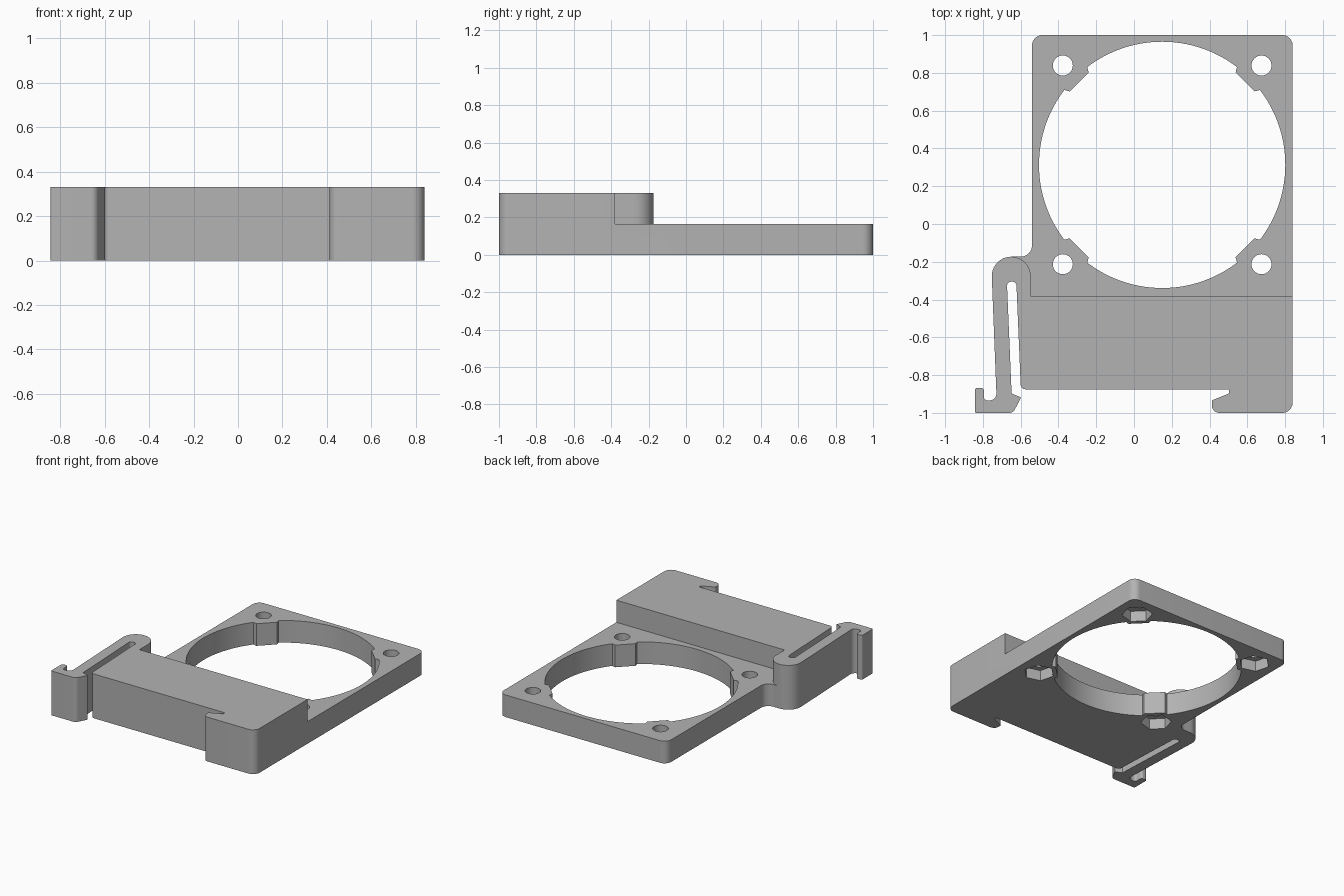
import bpy, bmesh
from math import cos, sin, pi, radians, atan2
from mathutils import Vector

if "Cube" in bpy.data.objects:
    bpy.data.objects.remove(bpy.data.objects["Cube"], do_unlink=True)

PLATE, TALL = 0.165, 0.33          # plate and block heights
CX, CY, PITCH = 0.149, 0.313, 0.526  # bore centre, half screw spacing
STEP_Y = -0.38

grey = bpy.data.materials.new("grey plastic")
grey.use_nodes = True
grey.diffuse_color = (0.45, 0.45, 0.45, 1)
grey.node_tree.nodes["Principled BSDF"].inputs["Base Color"].default_value = grey.diffuse_color


def rounded(corners, steps=10):
    """Outline from (x, y, radius) corners, each filleted by a tangent arc."""
    out = []
    for i, (x, y, r) in enumerate(corners):
        p = Vector((x, y))
        if not r:
            out.append(p)
            continue
        a = (Vector(corners[i - 1][:2]) - p).normalized()
        b = (Vector(corners[(i + 1) % len(corners)][:2]) - p).normalized()
        half = a.angle(b) / 2
        centre = p + (a + b).normalized() * (r / sin(half))
        reach = r * cos(half) / sin(half)
        s, e = p + a * reach - centre, p + b * reach - centre
        t0 = atan2(s.y, s.x)
        sweep = (atan2(e.y, e.x) - t0 + pi) % (2 * pi) - pi
        for k in range(steps + 1):
            t = t0 + sweep * k / steps
            out.append(centre + Vector((cos(t), sin(t))) * r)
    return out


def ngon(x, y, r, sides, turn=0.0):
    return [Vector((x + r * cos(turn + 2 * pi * k / sides),
                    y + r * sin(turn + 2 * pi * k / sides))) for k in range(sides)]


def prism(name, outline, z0, z1):
    bm = bmesh.new()
    face = bm.faces.new([bm.verts.new((p.x, p.y, z0)) for p in outline])
    top = bmesh.ops.extrude_face_region(bm, geom=[face])["geom"]
    bmesh.ops.translate(bm, vec=(0, 0, z1 - z0),
                        verts=[v for v in top if isinstance(v, bmesh.types.BMVert)])
    bmesh.ops.recalc_face_normals(bm, faces=bm.faces)
    mesh = bpy.data.meshes.new(name)
    bm.to_mesh(mesh)
    bm.free()
    mesh.materials.append(grey)
    obj = bpy.data.objects.new(name, mesh)
    bpy.context.collection.objects.link(obj)
    return obj


def cut(target, cutter):
    """Subtract the cutter and discard it."""
    mod = target.modifiers.new("cut", "BOOLEAN")
    mod.operation, mod.solver, mod.object = "DIFFERENCE", "EXACT", cutter
    bpy.context.view_layer.update()
    deps = bpy.context.evaluated_depsgraph_get()
    mesh = bpy.data.meshes.new_from_object(target.evaluated_get(deps))
    target.modifiers.clear()
    target.data = mesh
    bpy.data.objects.remove(cutter, do_unlink=True)


# Whole outline: plate, fixed rail claw, slot, spring arm with hook
body = prism("fan_bracket", rounded([
    (-0.54, 1, 0.055), (0.84, 1, 0.055),
    # fixed claw
    (0.84, -1, 0.055), (0.412, -1, 0.04), (0.412, -0.934, 0.01),
    (0.503, -0.897, 0), (0.503, -0.875, 0),
    # block front edge and slot
    (-0.599, -0.875, 0.025), (-0.623, -0.305, 0.023), (-0.673, -0.305, 0.023),
    # spring arm barb and hook
    (-0.648, -0.897, 0), (-0.598, -0.918, 0), (-0.64, -1, 0.035),
    (-0.843, -1, 0.01), (-0.843, -0.867, 0.015), (-0.795, -0.867, 0.015),
    (-0.795, -0.934, 0.02), (-0.727, -0.934, 0.035),
    # arm bend and inner fillet
    (-0.757, -0.173, 0.103), (-0.54, -0.173, 0.06)]), 0, TALL)

# Lower the plate behind the block, leaving the arm bend tall
cut(body, prism("step_cutter", rounded([
    (1.2, STEP_Y, 0), (1.2, 1.2, 0), (-0.65, 1.2, 0),
    (-0.65, -0.173, 0), (-0.547, -0.173, 0.1029),
    (-0.547, STEP_Y, 0)]), PLATE, TALL + 0.1))

# Fan bore, keeping a hexagonal boss around each screw
screws = [(CX + i * PITCH, CY + j * PITCH, i * j) for i in (-1, 1) for j in (-1, 1)]
bore = prism("bore_cutter", ngon(CX, CY, 0.652, 128), -0.1, PLATE + 0.1)
for x, y, diag in screws:
    cut(bore, prism("boss", ngon(x, y, 0.142, 6, radians(15 * diag)), -0.2, PLATE + 0.2))
cut(body, bore)

# Screw holes with nut pockets underneath
for x, y, diag in screws:
    cut(body, prism("screw_cutter", ngon(x, y, 0.053, 32), -0.1, PLATE + 0.1))
    cut(body, prism("nut_cutter", ngon(x, y, 0.106, 6, radians(15 * diag)), -0.1, 0.08))

bpy.context.view_layer.objects.active = body
body.select_set(True)
bpy.ops.object.shade_smooth_by_angle(angle=radians(30))
